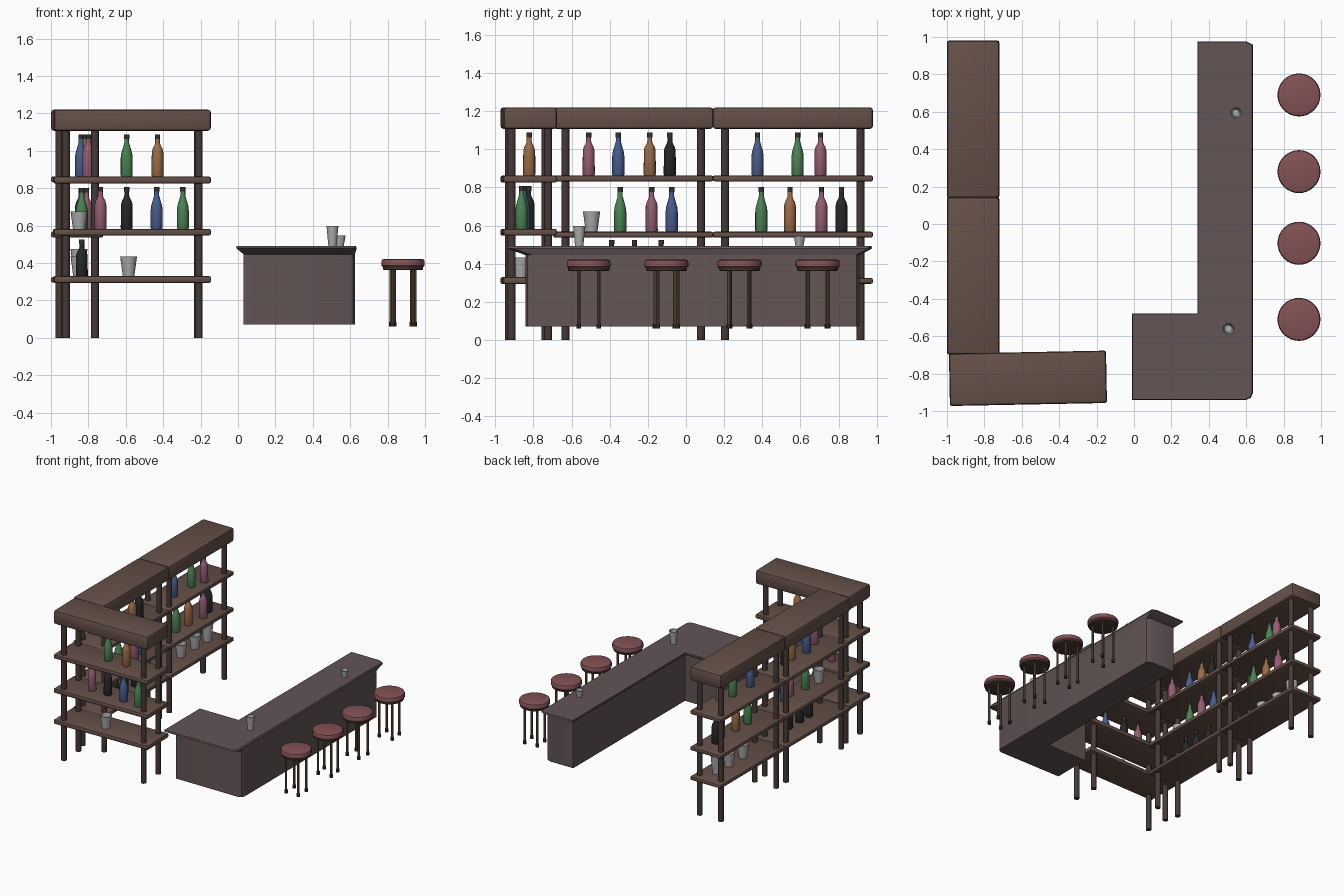
import bpy, bmesh, math
from mathutils import Matrix, Vector

if "Cube" in bpy.data.objects:
    bpy.data.objects.remove(bpy.data.objects["Cube"])


def mat(name, r, g, b):
    m = bpy.data.materials.new(name)
    m.diffuse_color = (r, g, b, 1)
    m.use_nodes = True
    m.node_tree.nodes["Principled BSDF"].inputs["Base Color"].default_value = m.diffuse_color
    return m


WOOD = mat("shelf_wood", .13, .08, .065)
POST = mat("post_wood", .06, .042, .036)
BAR = mat("counter_wood", .125, .09, .092)
SEAT = mat("red_leather", .23, .085, .09)
UNDER = mat("dark_wood", .06, .04, .03)
BRASS = mat("brass", .17, .11, .06)
CAP = mat("cap", .04, .03, .028)
CLEAR = mat("clear_glass", .42, .42, .42)
GLASS = {"green": mat("green_glass", .07, .23, .085), "pink": mat("pink_glass", .3, .11, .17),
         "blue": mat("blue_glass", .065, .11, .27), "amber": mat("amber_glass", .33, .15, .06),
         "black": mat("black_glass", .02, .02, .02)}


def finish(name, bm, material):
    bmesh.ops.recalc_face_normals(bm, faces=bm.faces)
    me = bpy.data.meshes.new(name)
    bm.to_mesh(me)
    bm.free()
    me.materials.append(material)
    ob = bpy.data.objects.new(name, me)
    bpy.context.collection.objects.link(ob)
    return ob


def skin(name, rings, material):
    """Join matching closed outlines into a capped solid."""
    bm = bmesh.new()
    loops = [[bm.verts.new(p) for p in ring] for ring in rings]
    for a, b in zip(loops, loops[1:]):
        for i in range(len(a)):
            j = (i + 1) % len(a)
            bm.faces.new((a[i], a[j], b[j], b[i]))
    bm.faces.new(loops[0][::-1])
    bm.faces.new(loops[-1])
    return finish(name, bm, material)


def lathe(name, profile, at, material, n=16):
    """Turn a list of (radius, height) around z."""
    x, y, z = at
    angles = [2 * math.pi * i / n for i in range(n)]
    return skin(name, [[(x + r * math.cos(a), y + r * math.sin(a), z + h) for a in angles]
                       for r, h in profile], material)


def box(name, lo, hi, bevel, material):
    lo, hi = Vector(lo), Vector(hi)
    bm = bmesh.new()
    bmesh.ops.create_cube(bm, size=1, matrix=Matrix.Translation((lo + hi) / 2)
                          @ Matrix.Diagonal((*(hi - lo), 1)))
    bmesh.ops.bevel(bm, geom=bm.edges[:], offset=bevel, segments=2, profile=.5, affect='EDGES')
    return finish(name, bm, material)


# Shelf unit: four posts, three shelves and a heavy top, along local x
def shelf_unit(name, centre, angle, shelf_z, thick):
    L, W = .42, .14
    parts = [box(name + "_top", (-L, -W, 1.107), (L, W, 1.22), .016, WOOD)]
    for z in shelf_z:
        parts.append(box(name + "_shelf", (-L, -W, z - thick), (L, W, z), .01, WOOD))
    for sx in (-1, 1):
        for sy in (-1, 1):
            parts.append(lathe(name + "_post", [(.021, 0), (.021, 1.11)],
                               (sx * .355, sy * .096, 0), POST, 12))
    for p in parts:
        p.data.transform(Matrix.Translation((*centre, 0)) @ Matrix.Rotation(math.radians(angle), 4, 'Z'))


shelf_unit("back_unit", (-.86, .56), 90, (.326, .568, .863), .031)
shelf_unit("middle_unit", (-.86, -.277), 90, (.326, .568, .863), .031)
shelf_unit("side_unit", (-.567, -.825), 1.1, (.33, .583, .862), .036)


# L-shaped counter with chamfered corner and flared top
def l_outline(x0, xi, x1, y0, yi, y1, c, z):
    return [(x, y, z) for x, y in [
        (x0, y0), (x1 - c, y0), (x1 - .3 * c, y0 + .3 * c), (x1, y0 + c), (x1, y1 - c / 2),
        (x1 - c, y1), (xi, y1), (xi, yi), (x0, yi)]]


body = (.03, .38, .625, -.842, -.53, .91, .035)
top = (-.01, .34, .635, -.94, -.478, .976, .035)
skin("counter_body", [l_outline(*body, .07), l_outline(*body, .446)], BAR)
skin("counter_top", [l_outline(*body, .446), l_outline(*top, .48),
                     l_outline(-.008, .342, .63, -.937, -.48, .973, .035, .492)], BAR)

# Bar stools
for y, turn in ((.69, 4), (.28, -4), (-.103, 8), (-.51, 0)):
    lathe("stool_seat", [(.108, .378), (.115, .386), (.115, .41), (.111, .418), (.1, .422)],
          (.882, y, 0), SEAT, 32)
    lathe("stool_base", [(.1, .362), (.108, .366), (.108, .378)], (.882, y, 0), UNDER, 32)
    for k in range(4):
        a = math.radians(45 + 90 * k + turn)
        p = (.882 + .078 * math.cos(a), y + .074 * math.sin(a), 0)
        lathe("stool_leg", [(.009, .08), (.009, .365)], p, BRASS, 10)
        lathe("stool_foot", [(.013, .06), (.013, .085)], p, UNDER, 10)


# Bottles and glasses
def bottle(x, y, z, colour, h=.225):
    s = h / .225
    if colour in ("blue", "green"):
        prof = [(.029, 0), (.032, .006), (.032, .10), (.029, .125), (.02, .155), (.013, .18), (.013, .205)]
    else:
        prof = [(.029, 0), (.032, .006), (.031, .13), (.026, .15), (.016, .168), (.013, .18), (.013, .205)]
    lathe(colour + "_bottle", [(r, t * s) for r, t in prof], (x, y, z), GLASS[colour])
    lathe("bottle_cap", [(.014, .2 * s), (.014, h)], (x, y, z), CAP)


def tumbler(x, y, z, r, h):
    lathe("tumbler", [(r * .68, 0), (r, h), (r * .88, h), (r * .6, h * .1)], (x, y, z), CLEAR, 20)


TOP, MID, LOW = .862, .567, .325
for x, y, c in ((-.8, -.51, "pink"), (-.84, -.355, "blue"), (-.82, -.19, "amber"), (-.83, -.085, "black"),
                (-.84, .375, "blue"), (-.83, .585, "green"), (-.8, .705, "pink")):
    bottle(x, y, TOP, c)
for x, y, c in ((-.835, -.345, "green"), (-.81, -.18, "pink"), (-.84, -.075, "blue"), (-.835, .395, "green"),
                (-.83, .545, "amber"), (-.81, .71, "pink"), (-.84, .815, "black")):
    bottle(x, y, MID, c, .235)
for y in (-.39, -.27, -.13):
    bottle(-.835, y, LOW, "black", .2)
for x, c in ((-.595, "green"), (-.43, "amber")):
    bottle(x, -.822, TOP, c)
for x, y, c in ((-.735, -.83, "pink"), (-.595, -.825, "black"), (-.435, -.85, "blue"), (-.295, -.862, "green")):
    bottle(x, y, .582, c)
tumbler(-.85, -.495, MID, .045, .108)
for y, h in ((.48, .11), (.66, .11), (.82, .15)):
    tumbler(-.85, y, LOW, .045, h)
tumbler(-.585, -.865, .329, .045, .105)
tumbler(.505, -.56, .491, .032, .108)
tumbler(.545, .595, .491, .03, .055)

bpy.ops.object.select_all(action='SELECT')
bpy.context.view_layer.objects.active = bpy.context.selected_objects[0]
bpy.ops.object.shade_smooth_by_angle(angle=math.radians(35))
